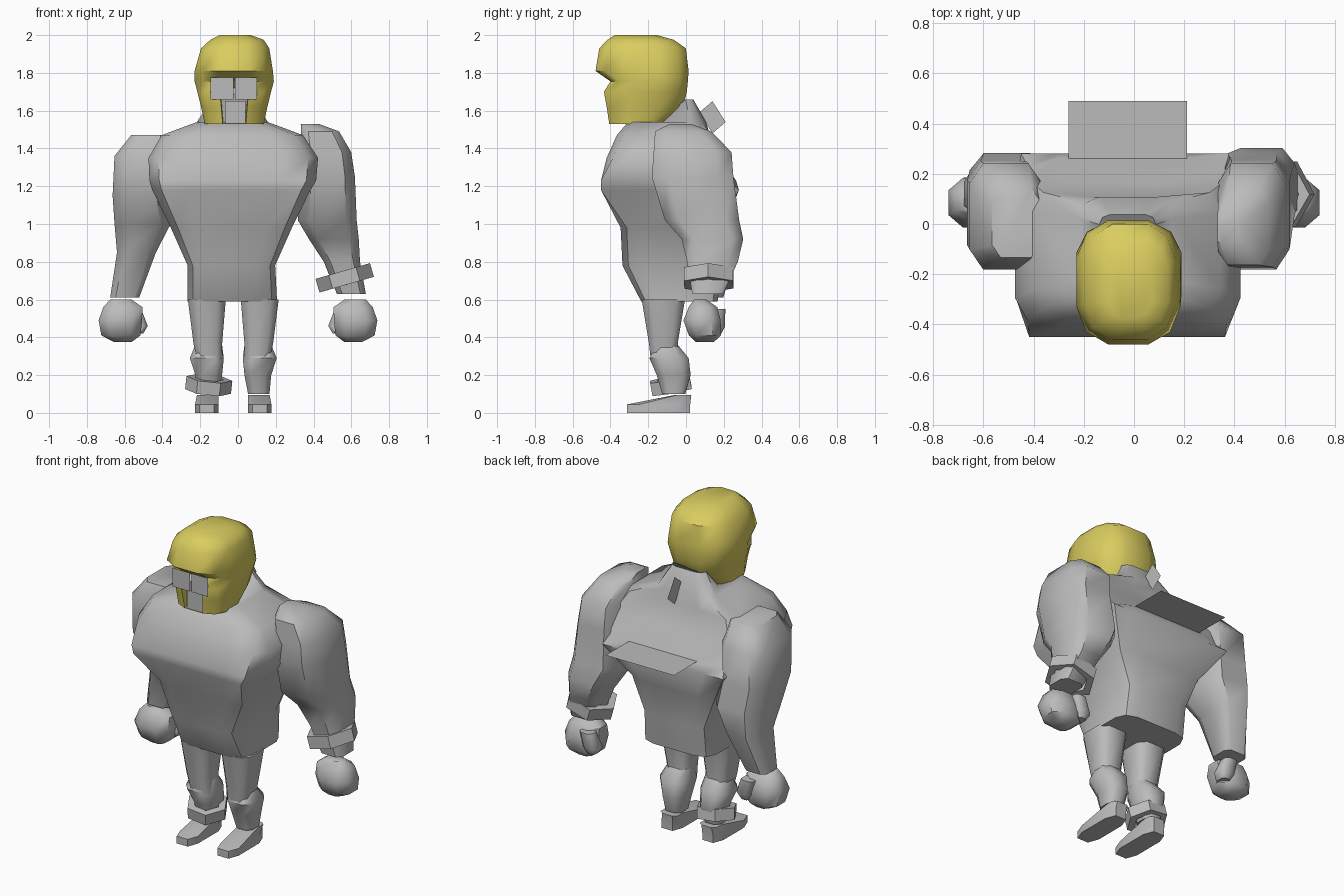
import bpy, bmesh, math
from mathutils import Matrix, Euler


def material(name, rgb):
    m = bpy.data.materials.new(name)
    m.diffuse_color = (*rgb, 1)
    return m


GREY = material("grey", (0.5, 0.5, 0.5))
YELLOW = material("yellow", (0.70, 0.61, 0.115))


def finish(name, bm, mats, angle=40):
    me = bpy.data.meshes.new(name)
    bmesh.ops.recalc_face_normals(bm, faces=bm.faces)
    bm.to_mesh(me)
    bm.free()
    for m in mats:
        me.materials.append(m)
    me.shade_smooth()
    me.set_sharp_from_angle(angle=math.radians(angle))
    ob = bpy.data.objects.new(name, me)
    bpy.context.collection.objects.link(ob)
    return ob


def loft(rings, sides=12, power=3.0):
    """Skin rounded-box rings given as (z, x0, x1, y0, y1)."""
    bm = bmesh.new()
    loops = []
    for z, x0, x1, y0, y1 in rings:
        loop = []
        for i in range(sides):
            a = 2 * math.pi * (i + 0.5) / sides - math.pi / 2
            c, s = math.cos(a), math.sin(a)
            ex = math.copysign(abs(c) ** (2 / power), c)
            ey = math.copysign(abs(s) ** (2 / power), s)
            loop.append(bm.verts.new(((x0 + x1) / 2 + ex * (x1 - x0) / 2,
                                      (y0 + y1) / 2 + ey * (y1 - y0) / 2, z)))
        loops.append(loop)
    for a, b in zip(loops, loops[1:]):
        for i in range(sides):
            j = (i + 1) % sides
            bm.faces.new((a[i], a[j], b[j], b[i]))
    bm.faces.new(loops[0][::-1])
    bm.faces.new(loops[-1])
    return bm


def mirrored(rings, c=0.0):
    return [(z, 2 * c - x1, 2 * c - x0, y0, y1) for z, x0, x1, y0, y1 in rings]


def sheet(name, pts):
    bm = bmesh.new()
    bm.faces.new([bm.verts.new(p) for p in pts])
    return finish(name, bm, [GREY])


def cuff(name, loc, radius, depth, tilt):
    bm = bmesh.new()
    mat = Matrix.Translation(loc) @ Euler([math.radians(t) for t in tilt]).to_matrix().to_4x4()
    bmesh.ops.create_cone(bm, cap_ends=False, segments=6, radius1=radius,
                          radius2=radius, depth=depth, matrix=mat)
    ob = finish(name, bm, [GREY], 20)
    ob.data.shade_flat()
    mod = ob.modifiers.new("wall", "SOLIDIFY")
    mod.thickness = 0.045
    mod.offset = -1


# Torso with waist, chest, back ridge, shoulders and collar
torso = [(0.59, -0.27, 0.21, -0.24, 0.17), (0.78, -0.27, 0.20, -0.34, 0.20),
         (0.98, -0.36, 0.29, -0.35, 0.21), (1.18, -0.46, 0.39, -0.45, 0.28),
         (1.23, -0.475, 0.42, -0.45, 0.27), (1.35, -0.48, 0.43, -0.43, 0.22),
         (1.47, -0.41, 0.35, -0.37, 0.16), (1.54, -0.22, 0.16, -0.31, 0.11),
         (1.66, -0.14, 0.09, -0.16, 0.04)]
bm = loft(torso, 12, 5.0)
for v in bm.verts:
    x, y, z = v.co
    if z > 1.65 and y < -0.08:           # collar rim rises towards the back
        v.co.z = 1.53
    elif abs(z - 1.18) < 0.01 and y > 0.2:   # wide straight ridge across the back
        v.co.y = 0.28
        v.co.x = -0.03 + (x + 0.03) * 1.12
    elif 1.3 < z < 1.5 and y > 0.1 and abs(x + 0.03) < 0.28:   # hollow spine
        v.co.y -= 0.05
        v.co.x = -0.03 + (x + 0.03) * 0.6
    elif 1.15 < z < 1.4 and y < -0.4:    # square chest corners
        v.co.y = -0.45 if z < 1.3 else -0.42
finish("torso", bm, [GREY], 40)

# Arms
left_arm = [(0.61, -0.68, -0.52, 0.04, 0.20), (0.85, -0.645, -0.43, 0.00, 0.28),
            (1.00, -0.66, -0.35, -0.09, 0.29), (1.15, -0.67, -0.37, -0.17, 0.26),
            (1.36, -0.66, -0.36, -0.19, 0.25), (1.47, -0.57, -0.37, -0.14, 0.15)]
right_arm = [(0.63, 0.52, 0.68, 0.03, 0.20), (0.80, 0.45, 0.65, 0.00, 0.28),
             (0.92, 0.37, 0.645, -0.03, 0.31), (1.02, 0.31, 0.635, -0.12, 0.29),
             (1.25, 0.33, 0.625, -0.19, 0.26), (1.38, 0.33, 0.605, -0.18, 0.25),
             (1.49, 0.33, 0.54, -0.17, 0.14), (1.53, 0.33, 0.43, -0.09, 0.03)]
finish("left_arm", loft(left_arm, 8, 3.8), [GREY], 50)
finish("right_arm", loft(right_arm, 8, 3.8), [GREY], 50)

# Fists with thumbs
fist = [(0.375, -0.66, -0.56, 0.05, 0.15), (0.41, -0.73, -0.51, 0.01, 0.19),
        (0.49, -0.745, -0.50, -0.02, 0.19), (0.56, -0.72, -0.50, 0.01, 0.17),
        (0.60, -0.68, -0.56, 0.04, 0.11)]
thumb = [(0.42, -0.56, -0.50, 0.11, 0.19), (0.46, -0.58, -0.475, 0.11, 0.21),
         (0.55, -0.60, -0.51, 0.13, 0.21)]
# Legs, thigh to ankle, and shoes
thigh = [(0.28, -0.22, -0.08, -0.19, -0.03), (0.37, -0.24, -0.08, -0.20, -0.04),
         (0.60, -0.27, -0.06, -0.24, 0.00)]
shin = [(0.10, -0.22, -0.10, -0.13, 0.00), (0.20, -0.23, -0.08, -0.16, 0.03),
        (0.29, -0.26, -0.07, -0.20, 0.02), (0.36, -0.23, -0.08, -0.16, -0.04)]
shoe = [(0.00, -0.23, -0.10, -0.32, 0.03), (0.045, -0.23, -0.10, -0.32, 0.03),
        (0.095, -0.22, -0.10, -0.06, 0.03)]
for part, rings, centre, power in (("fist", fist, 0, 2.6), ("thumb", thumb, 0, 3),
                                   ("thigh", thigh, -0.025, 3.4),
                                   ("shin", shin, -0.025, 2.8),
                                   ("shoe", shoe, -0.025, 3.5)):
    finish("left_" + part, loft(rings, 8, power), [GREY], 50)
    finish("right_" + part, loft(mirrored(rings, centre), 8, power), [GREY], 50)

# Wrist and ankle cuffs
cuff("wrist_cuff", (0.565, 0.12, 0.715), 0.15, 0.075, (-8, -14, 30))
cuff("ankle_cuff", (-0.155, -0.08, 0.148), 0.122, 0.07, (12, 0, 30))

# Helmet with brow and recessed face opening
head = [(1.53, -0.18, 0.14, -0.41, -0.11), (1.62, -0.20, 0.16, -0.425, -0.01),
        (1.70, -0.22, 0.18, -0.44, 0.01), (1.755, -0.235, 0.195, -0.405, 0.015),
        (1.81, -0.235, 0.19, -0.485, 0.02), (1.93, -0.20, 0.17, -0.465, 0.005),
        (1.975, -0.15, 0.14, -0.42, -0.06), (2.00, -0.10, 0.07, -0.38, -0.15)]
bm = loft(head, 12, 2.8)
bm.normal_update()
opening = [f for f in bm.faces if f.calc_center_median().y < -0.38
           and abs(f.calc_center_median().x + 0.02) < 0.03
           and 1.53 < f.calc_center_median().z < 1.75]
bmesh.ops.inset_region(bm, faces=opening, thickness=0.003, depth=-0.06)
for f in opening:
    f.material_index = 1
finish("helmet", bm, [YELLOW, GREY], 45)


# Eye and mouth plates
def front_plate(name, x0, x1, z0, z1, y):
    sheet(name, [(x0, y, z0), (x1, y, z0), (x1, y, z1), (x0, y, z1)])


front_plate("left_eye", -0.145, -0.025, 1.66, 1.775, -0.436)
front_plate("right_eye", -0.015, 0.10, 1.66, 1.775, -0.436)
front_plate("mouth", -0.07, 0.04, 1.53, 1.65, -0.40)

# Back shelf and collar tab
sheet("back_shelf", [(-0.26, 0.26, 1.235), (0.21, 0.26, 1.235),
                     (0.21, 0.49, 1.235), (-0.26, 0.49, 1.235)])
sheet("collar_tab", [(-0.02, 0.07, 1.59), (-0.02, 0.14, 1.65),
                     (-0.02, 0.21, 1.54), (-0.02, 0.14, 1.48)])
